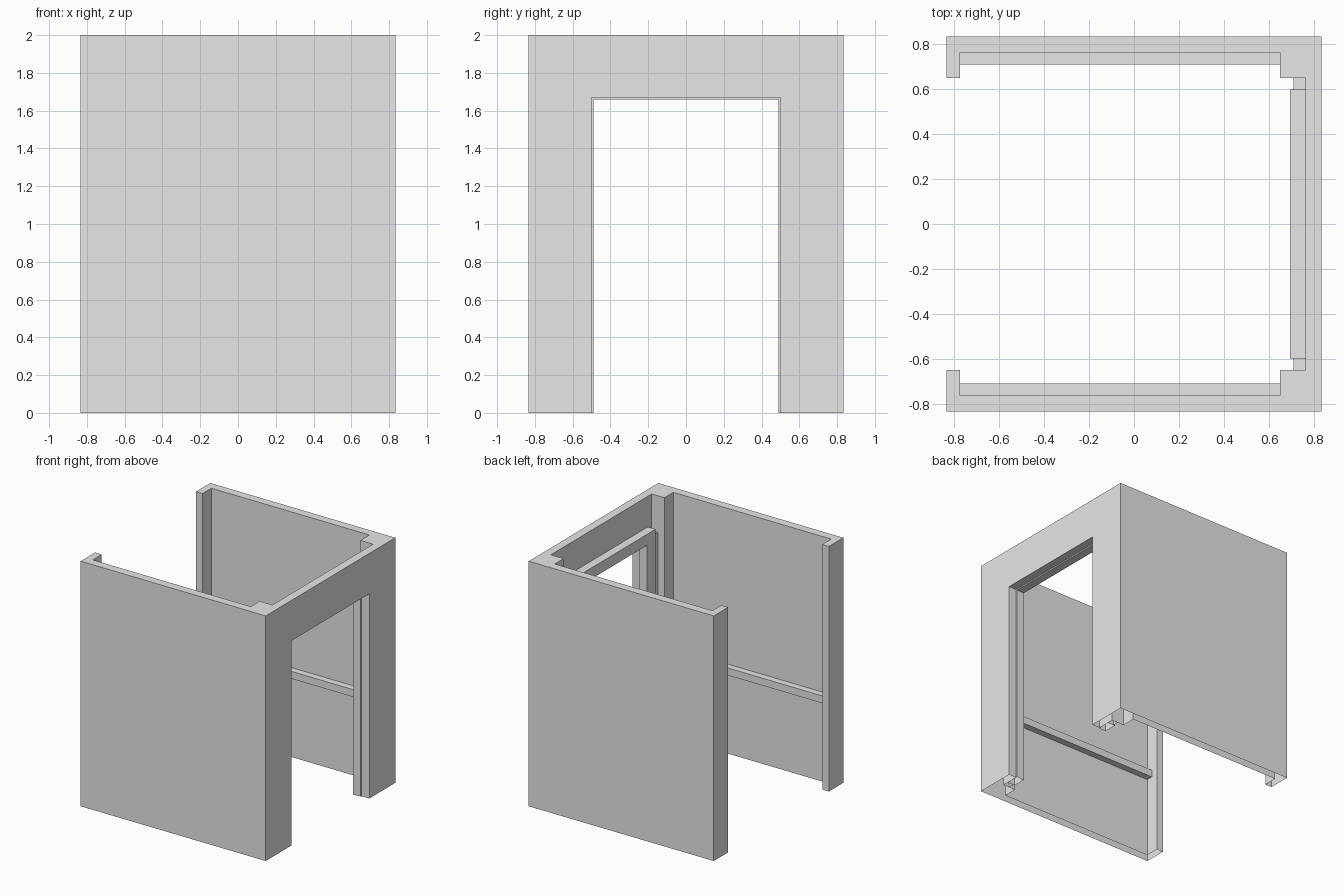
import bpy
import bmesh
from mathutils import Vector

old = bpy.data.objects.get("Cube")
if old:
    bpy.data.objects.remove(old, do_unlink=True)

grey = bpy.data.materials.new("plain_grey")
grey.use_nodes = True
grey.diffuse_color = (0.8, 0.8, 0.8, 1)
grey.node_tree.nodes["Principled BSDF"].inputs["Base Color"].default_value = (0.8, 0.8, 0.8, 1)


def prism(name, points, offset):
    """Extrude a closed outline by an offset vector."""
    bm = bmesh.new()
    face = bm.faces.new([bm.verts.new(p) for p in points])
    made = bmesh.ops.extrude_face_region(bm, geom=[face], use_keep_orig=True)
    top = [g for g in made["geom"] if isinstance(g, bmesh.types.BMVert)]
    bmesh.ops.translate(bm, verts=top, vec=Vector(offset))
    bmesh.ops.recalc_face_normals(bm, faces=bm.faces)
    mesh = bpy.data.meshes.new(name)
    bm.to_mesh(mesh)
    bm.free()
    mesh.materials.append(grey)
    obj = bpy.data.objects.new(name, mesh)
    bpy.context.collection.objects.link(obj)
    return obj


def box(name, x0, x1, y0, y1, z0, z1):
    outline = [(x0, y0, z0), (x1, y0, z0), (x1, y1, z0), (x0, y1, z0)]
    return prism(name, outline, (0, 0, z1 - z0))


def open_bottom(obj):
    """Remove the faces lying on the ground, leaving hollow walls."""
    bm = bmesh.new()
    bm.from_mesh(obj.data)
    ground = [f for f in bm.faces if all(v.co.z < 0.001 for v in f.verts)]
    bmesh.ops.delete(bm, geom=ground, context="FACES")
    bm.to_mesh(obj.data)
    bm.free()


OUT, IN, POST, END = 0.835, 0.765, 0.65, -0.775

# Three walls with corner posts and lipped open ends
half = [(OUT, OUT), (-OUT, OUT), (-OUT, POST), (END, POST),
        (END, IN), (POST, IN), (POST, POST), (IN, POST)]
outline = half + [(x, -y) for x, y in reversed(half)]
walls = prism("cabin_walls", [(x, y, 0) for x, y in outline], (0, 0, 2))

# Doorway cut through the end wall
cutter = box("doorway_cutter", 0.7, 0.9, -0.5, 0.5, -0.1, 1.67)
cutter.hide_render = True
cut = walls.modifiers.new("doorway", "BOOLEAN")
cut.operation = "DIFFERENCE"
cut.solver = "EXACT"
cut.object = cutter
bpy.context.view_layer.objects.active = walls
bpy.ops.object.modifier_apply(modifier=cut.name)
bpy.data.objects.remove(cutter, do_unlink=True)
open_bottom(walls)

# Door frame inside the end wall
arch = [(0.6, 0), (0.6, 1.75), (-0.6, 1.75), (-0.6, 0),
        (-0.49, 0), (-0.49, 1.66), (0.49, 1.66), (0.49, 0)]
frame = prism("door_frame", [(0.695, y, z) for y, z in arch], (0.07, 0, 0))
open_bottom(frame)

# Jamb strips and handrails on both sides
for side, s in (("left", 1), ("right", -1)):
    strip = box("jamb_strip_" + side, 0.71, IN, *sorted((s * 0.6, s * POST)), 0, 1.7)
    open_bottom(strip)
    box("handrail_" + side, END, POST, *sorted((s * 0.71, s * IN)), 0.67, 0.73)
